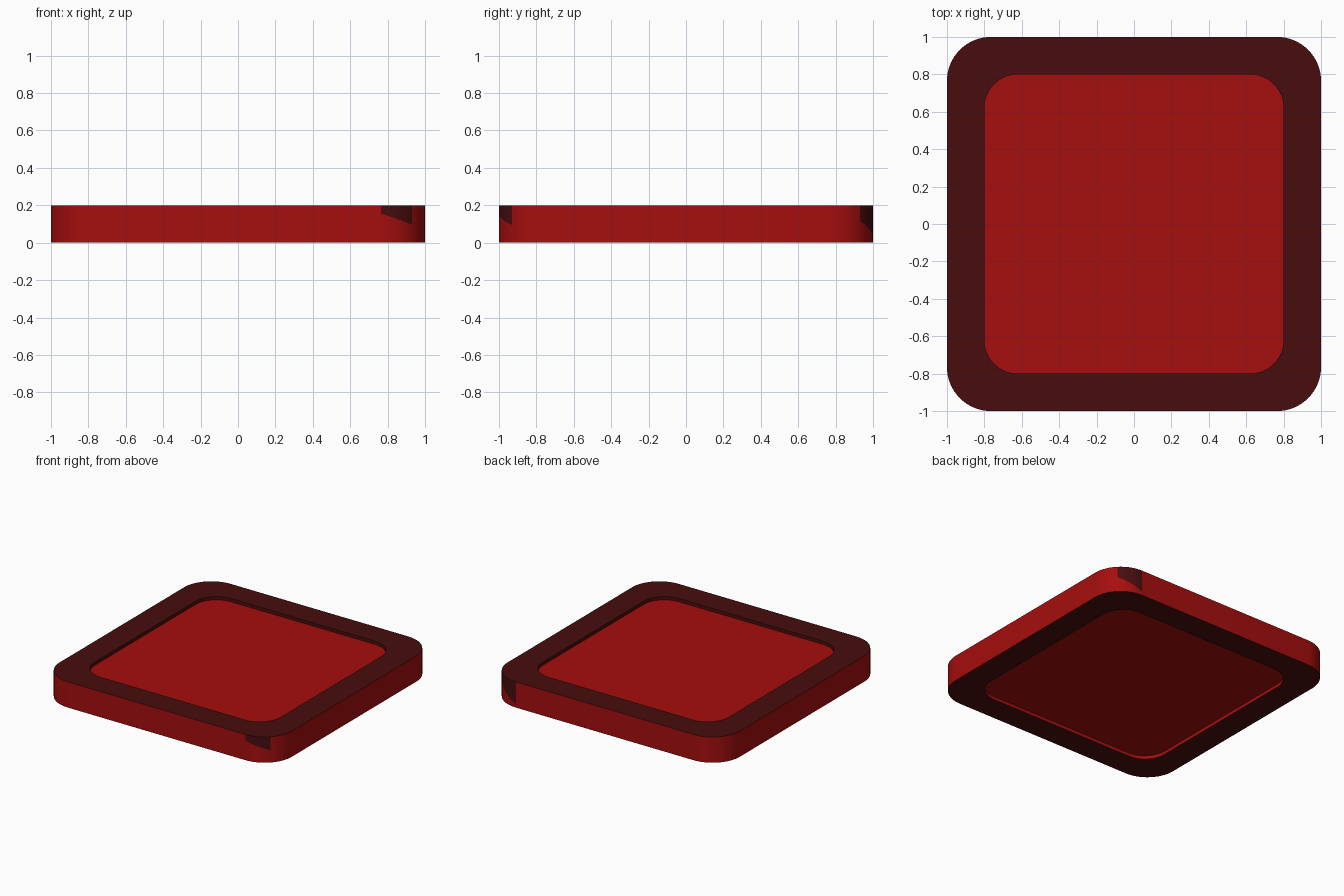
import bpy, bmesh, math

if "Cube" in bpy.data.objects:
    bpy.data.objects.remove(bpy.data.objects["Cube"])

N = 16            # segments per rounded corner
H = 0.2           # tile height
RECESS = 0.025    # depth of the sunken panels


def material(name, rgb):
    m = bpy.data.materials.new(name)
    m.diffuse_color = (*rgb, 1)
    m.use_nodes = True
    m.node_tree.nodes["Principled BSDF"].inputs["Base Color"].default_value = m.diffuse_color
    return m


RED = material("red", (0.38, 0.0044, 0.0044))
DARK = material("dark maroon", (0.065, 0.004, 0.0044))


def rounded_square(half, radius):
    """Counter-clockwise outline, N + 1 points per corner."""
    c = half - radius
    pts = []
    for k, (sx, sy) in enumerate([(1, 1), (-1, 1), (-1, -1), (1, -1)]):
        for j in range(N + 1):
            a = math.radians(90 * k + 90 * j / N)
            pts.append((sx * c + radius * math.cos(a), sy * c + radius * math.sin(a)))
    return pts


def finish(bm, name):
    me = bpy.data.meshes.new(name)
    bm.to_mesh(me)
    bm.free()
    ob = bpy.data.objects.new(name, me)
    me.materials.append(RED)
    me.materials.append(DARK)
    bpy.context.collection.objects.link(ob)
    bpy.context.view_layer.objects.active = ob
    ob.select_set(True)
    bpy.ops.object.shade_smooth_by_angle(angle=math.radians(30))
    ob.select_set(False)


outer = rounded_square(1.0, 0.235)
inner = rounded_square(0.8, 0.18)
count = len(outer)


def patch_height(i):
    """Lower edge of the dark corner patches on the side wall."""
    k, j = divmod(i, N + 1)
    if k == 0 and j >= N // 2:
        return 0.115 - 0.085 * (j - N / 2) / (N / 2)
    if k == 3 and j <= N // 2:
        return 0.155 - 0.06 * j / (N / 2)
    return 0.1


def in_patch(i):
    k, j = divmod(i, N + 1)
    return (k == 0 and N // 2 <= j < N) or (k == 3 and j < N // 2)


# Frame: inner bottom wall, bottom rim, side wall, top rim, inner top wall
bm = bmesh.new()
rings = [
    [bm.verts.new((x, y, RECESS)) for x, y in inner],
    [bm.verts.new((x, y, 0)) for x, y in inner],
    [bm.verts.new((x, y, 0)) for x, y in outer],
    [bm.verts.new((x, y, patch_height(i))) for i, (x, y) in enumerate(outer)],
    [bm.verts.new((x, y, H)) for x, y in outer],
    [bm.verts.new((x, y, H)) for x, y in inner],
    [bm.verts.new((x, y, H - RECESS)) for x, y in inner],
]
strip_colour = [0, 1, 0, 0, 1, 1]
for s, colour in enumerate(strip_colour):
    lo, hi = rings[s], rings[s + 1]
    for i in range(count):
        n = (i + 1) % count
        f = bm.faces.new((lo[i], lo[n], hi[n], hi[i]))
        f.material_index = 1 if s == 3 and in_patch(i) else colour
finish(bm, "frame")

# Sunken panels, top and bottom
for name, z, order in (("top_panel", H - RECESS, 1), ("bottom_panel", RECESS, -1)):
    bm = bmesh.new()
    bm.faces.new([bm.verts.new((x, y, z)) for x, y in inner[::order]])
    finish(bm, name)
